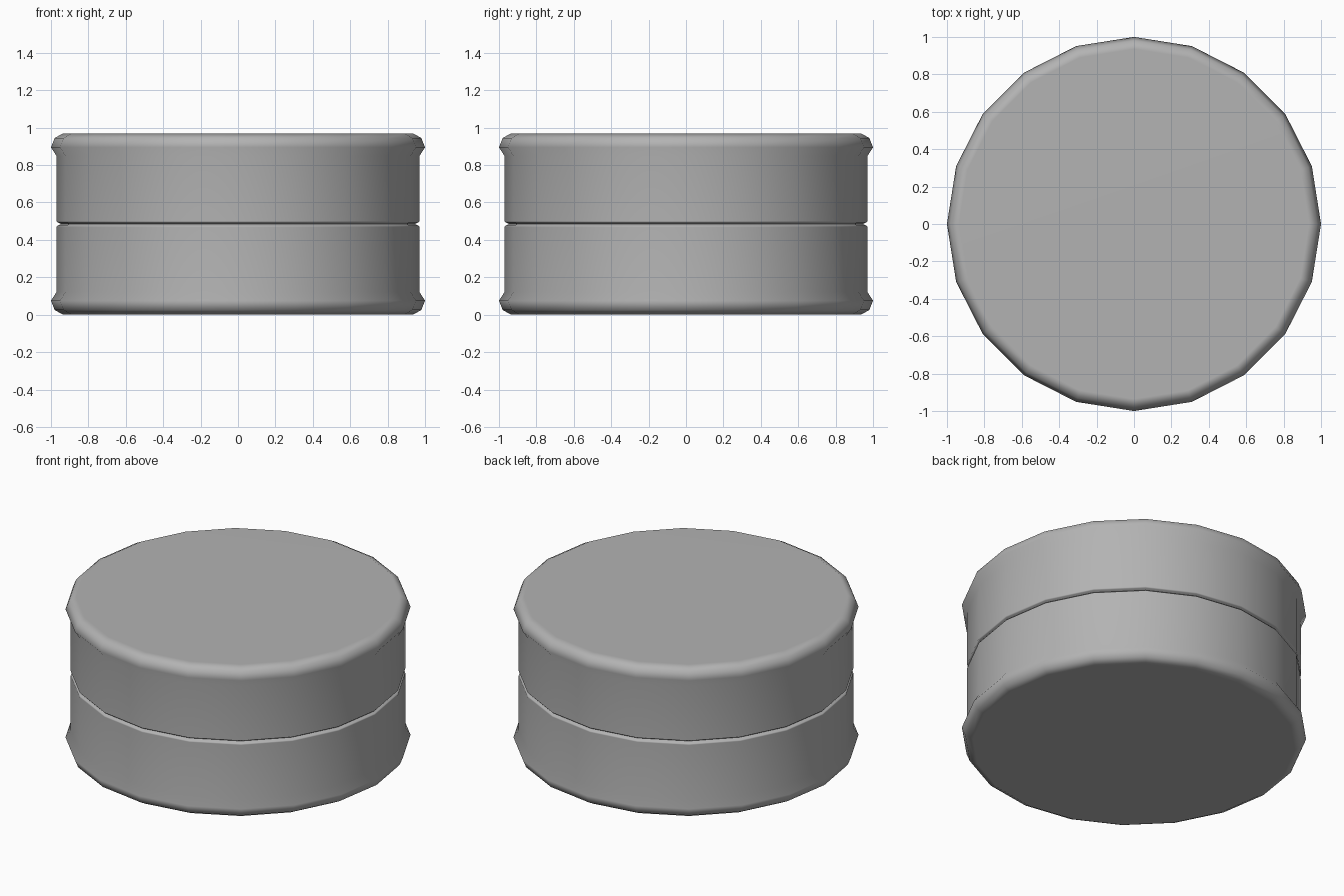
import bpy, bmesh, math

if "Cube" in bpy.data.objects:
    bpy.data.objects.remove(bpy.data.objects["Cube"])

SIDES = 20
HEIGHT = 0.97

# Half profile (radius, z): rounded rim, straight wall, shallow seam groove
PROFILE = [(0.935, 0.0), (0.98, 0.025), (1.0, 0.075), (0.97, 0.122),
           (0.97, 0.470), (0.964, 0.477), (0.945, HEIGHT / 2)]

# Mid-grey finish
grey = bpy.data.materials.new("grey_finish")
grey.diffuse_color = (0.45, 0.45, 0.45, 1)
grey.use_nodes = True
grey.node_tree.nodes["Principled BSDF"].inputs["Base Color"].default_value = grey.diffuse_color


def turned_half(name, flip):
    """Revolve the profile into a capped shell; flip it for the lid."""
    bm = bmesh.new()
    rings = []
    for r, z in PROFILE:
        z = HEIGHT - z if flip else z
        rings.append([bm.verts.new((r * math.cos(a), r * math.sin(a), z))
                      for a in (2 * math.pi * i / SIDES for i in range(SIDES))])
    for low, high in zip(rings, rings[1:]):
        for i in range(SIDES):
            j = (i + 1) % SIDES
            quad = [low[i], low[j], high[j], high[i]]
            bm.faces.new(quad[::-1] if flip else quad)
    bm.faces.new(rings[0] if flip else rings[0][::-1])
    mesh = bpy.data.meshes.new(name)
    bm.to_mesh(mesh)
    bm.free()
    mesh.materials.append(grey)
    obj = bpy.data.objects.new(name, mesh)
    bpy.context.collection.objects.link(obj)
    bpy.ops.object.select_all(action='DESELECT')
    obj.select_set(True)
    bpy.context.view_layer.objects.active = obj
    bpy.ops.object.shade_smooth_by_angle(angle=math.radians(75))
    # Keep the large caps and walls flat, shading only the rounded rims
    obj.modifiers.new("weighted_normals", 'WEIGHTED_NORMAL').keep_sharp = True
    return obj


# Round container: base and matching lid meeting at the seam
turned_half("container_base", False)
turned_half("container_lid", True)
